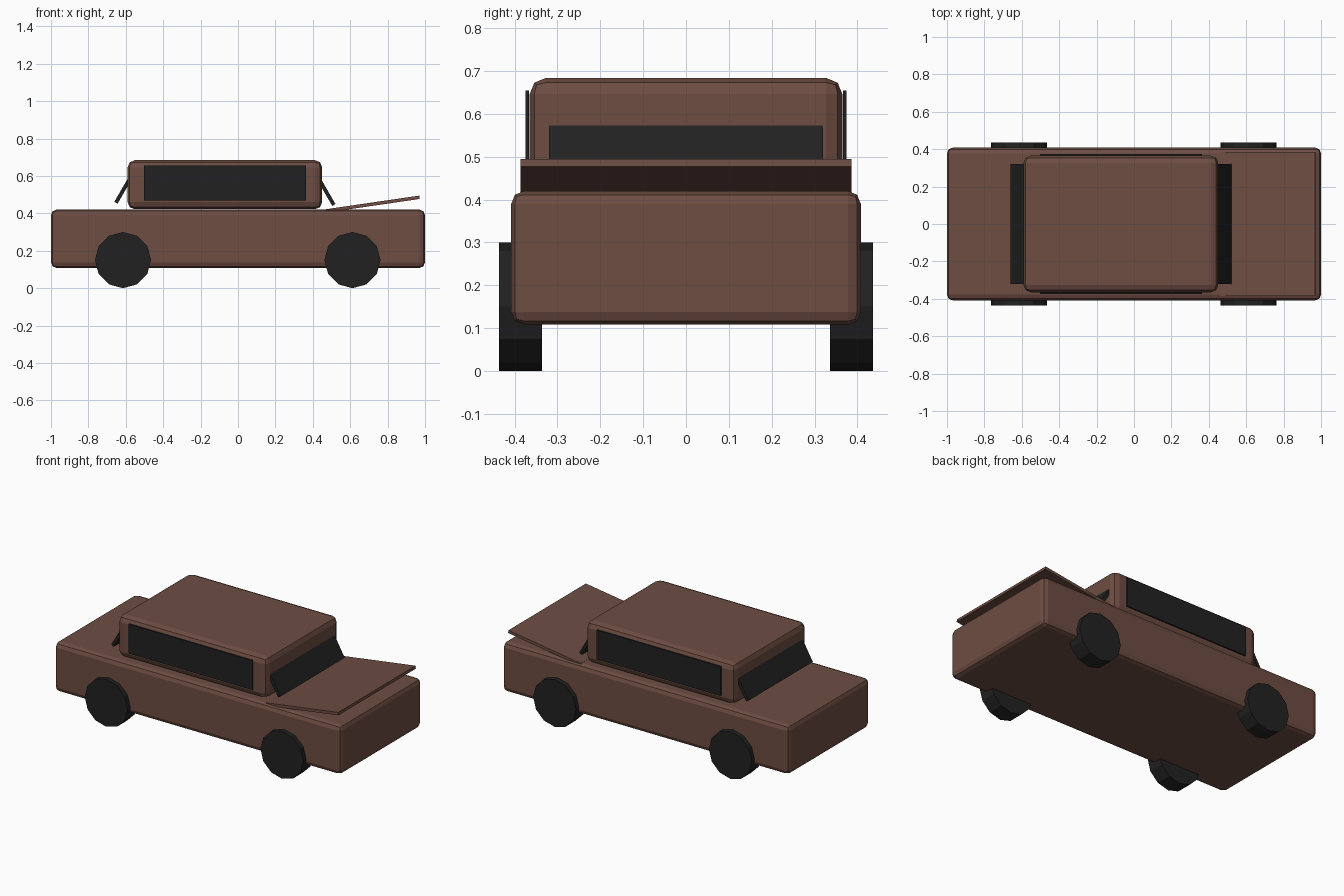
import bpy, bmesh, math
from mathutils import Matrix

if "Cube" in bpy.data.objects:
    bpy.data.objects.remove(bpy.data.objects["Cube"])


def material(name, color):
    m = bpy.data.materials.new(name)
    m.diffuse_color = (*color, 1)
    m.use_nodes = True
    m.node_tree.nodes["Principled BSDF"].inputs["Base Color"].default_value = m.diffuse_color
    return m


brown = material("brown_paint", (0.153, 0.0742, 0.0545))
black = material("dark_glass_and_rubber", (0.0155, 0.0155, 0.0155))


def finish(name, bm, mat):
    me = bpy.data.meshes.new(name)
    bm.to_mesh(me)
    bm.free()
    me.materials.append(mat)
    ob = bpy.data.objects.new(name, me)
    bpy.context.collection.objects.link(ob)
    return ob


def box(name, center, size, mat, tilt=0, bevel=0):
    """Box with optional tilt about y (degrees) and rounded edges."""
    bm = bmesh.new()
    bmesh.ops.create_cube(bm, size=1, matrix=Matrix.Diagonal((*size, 1)))
    if bevel:
        bmesh.ops.bevel(bm, geom=bm.edges[:], offset=bevel, segments=2,
                        profile=0.5, affect='EDGES')
    ob = finish(name, bm, mat)
    ob.location = center
    ob.rotation_euler.y = math.radians(tilt)
    return ob


# Lower body and cabin
box("body", (0, 0, 0.264), (2, 0.816, 0.312), brown, bevel=0.03)
box("cabin", (-0.07, 0, 0.553), (1.04, 0.73, 0.262), brown, bevel=0.038)

# Slightly raised hood, hinged at the windshield
box("hood", (0.718, 0, 0.449), (0.51, 0.772, 0.018), brown, tilt=-8.3)

# Slanted front and rear glass
box("windshield", (0.45, 0, 0.553), (0.02, 0.64, 0.25), black, tilt=-30)
box("rear_window", (-0.59, 0, 0.565), (0.02, 0.64, 0.25), black, tilt=30)

# Side windows and wheels on both sides
for side, s in (("right", -1), ("left", 1)):
    box(f"side_window_{side}", (-0.07, s * 0.3705, 0.562),
        (0.865, 0.009, 0.185), black)
    for end, x in (("rear", -0.615), ("front", 0.612)):
        bm = bmesh.new()
        bmesh.ops.create_cone(bm, cap_ends=True, segments=12, radius1=0.15,
                              radius2=0.15, depth=0.1,
                              matrix=Matrix.Rotation(math.pi / 2, 4, 'X'))
        wheel = finish(f"wheel_{end}_{side}", bm, black)
        wheel.location = (x, s * 0.386, 0.15)
